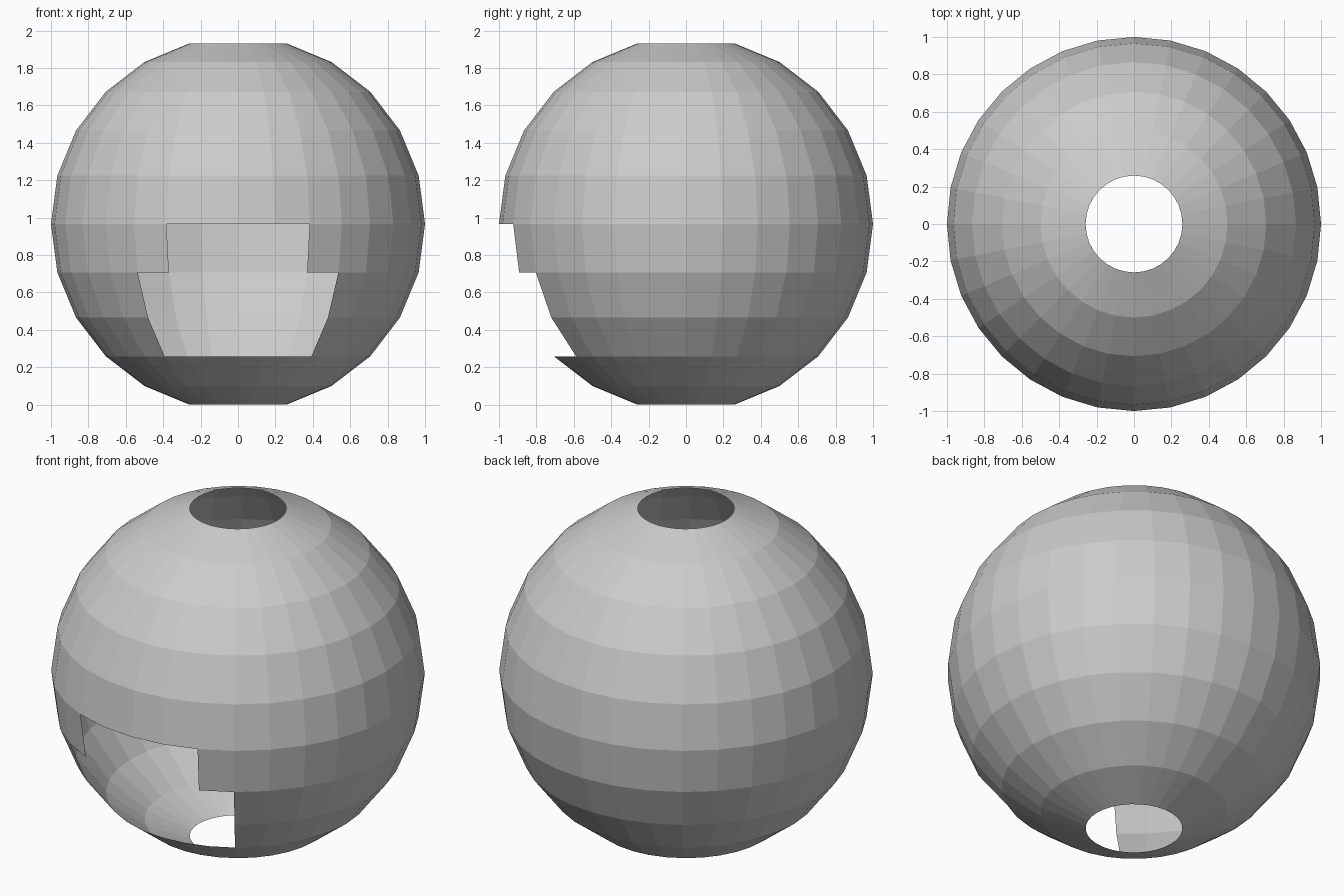
import bpy, bmesh, math

cube = bpy.data.objects.get("Cube")
if cube:
    bpy.data.objects.remove(cube, do_unlink=True)

SEGMENTS, RINGS = 32, 12
SEG = 2 * math.pi / SEGMENTS
RING = math.pi / RINGS

# Plain shell colour
grey = bpy.data.materials.new("light grey")
grey.use_nodes = True
colour = (0.6, 0.6, 0.6, 1)
grey.diffuse_color = colour
grey.node_tree.nodes["Principled BSDF"].inputs["Base Color"].default_value = colour

# Faceted sphere shell
bm = bmesh.new()
bmesh.ops.create_uvsphere(bm, u_segments=SEGMENTS, v_segments=RINGS, radius=1)


def is_open(face):
    """Round holes at both poles and a stepped doorway in the lower front."""
    c = face.calc_center_median()
    row = math.floor(math.atan2(c.z, math.hypot(c.x, c.y)) / RING)
    if row in (-RINGS // 2, RINGS // 2 - 1):
        return True
    column = abs(math.atan2(c.x, -c.y)) / SEG
    half_width = {-1: 2, -2: 3, -3: 3}.get(row, 0)
    return column < half_width


bmesh.ops.delete(bm, geom=[f for f in bm.faces if is_open(f)], context="FACES")

# Rest the lower rim on the ground
bmesh.ops.translate(bm, verts=bm.verts, vec=(0, 0, math.cos(RING)))

mesh = bpy.data.meshes.new("sphere_shell")
bm.to_mesh(mesh)
bm.free()
mesh.materials.append(grey)
shell = bpy.data.objects.new("sphere_shell", mesh)
bpy.context.collection.objects.link(shell)
